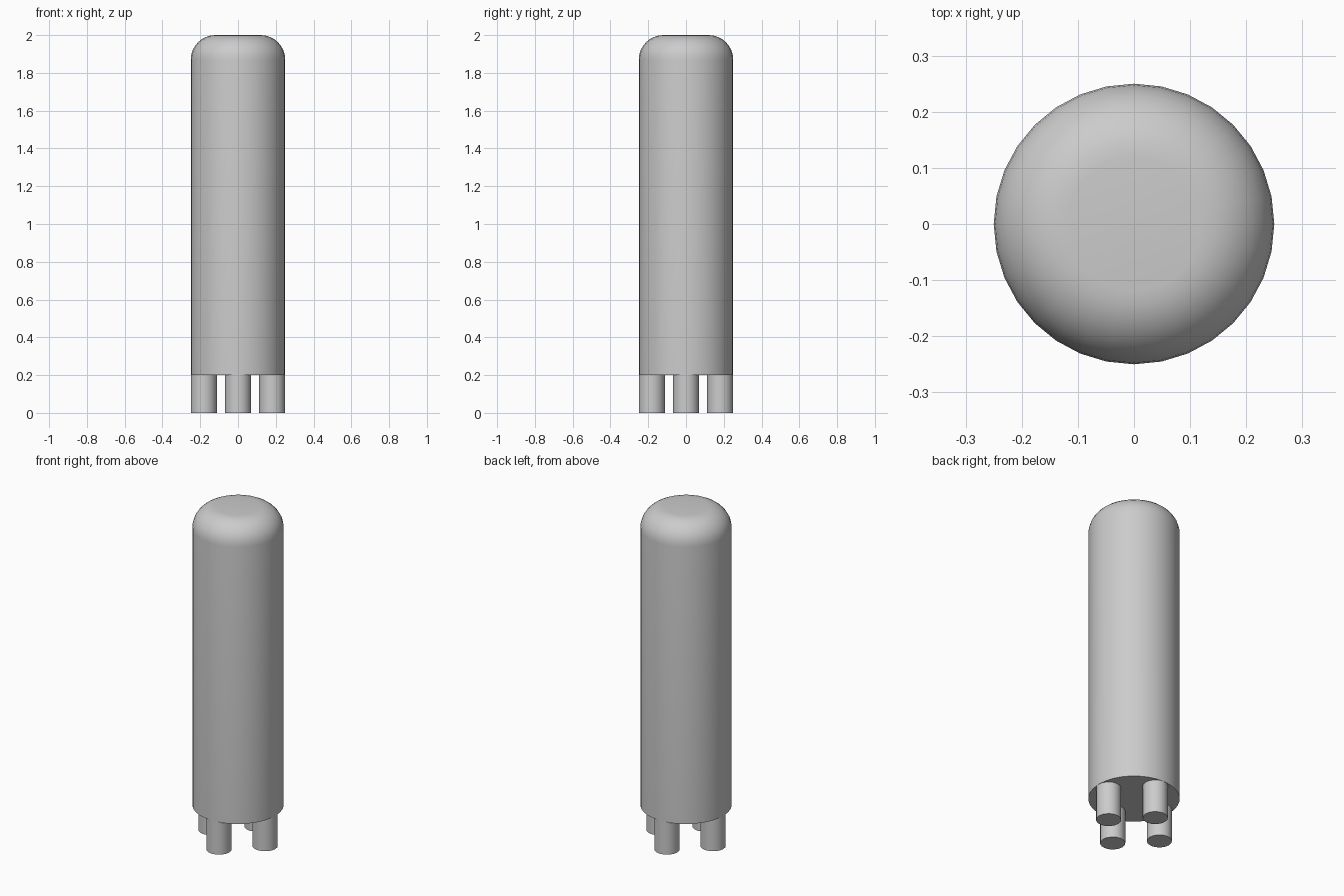
import bpy
import math

cube = bpy.data.objects.get("Cube")
if cube:
    bpy.data.objects.remove(cube, do_unlink=True)

grey = bpy.data.materials.new("light grey")
grey.use_nodes = True
colour = (0.6, 0.6, 0.6, 1)
grey.diffuse_color = colour
grey.node_tree.nodes["Principled BSDF"].inputs["Base Color"].default_value = colour


def cylinder(name, radius, bottom, top, sides, x=0, y=0):
    bpy.ops.mesh.primitive_cylinder_add(
        vertices=sides, radius=radius, depth=top - bottom,
        location=(x, y, (top + bottom) / 2))
    obj = bpy.context.object
    obj.name = name
    obj.data.materials.append(grey)
    return obj


def smooth(obj):
    bpy.ops.object.select_all(action="DESELECT")
    obj.select_set(True)
    bpy.context.view_layer.objects.active = obj
    bpy.ops.object.shade_smooth_by_angle(angle=math.radians(35))


# Tall round body with a rounded top rim
body = cylinder("body", 0.25, 0.2, 2.0, 32)
weights = body.data.attributes.new("bevel_weight_edge", "FLOAT", "EDGE")
for edge in body.data.edges:
    if all(body.data.vertices[v].co.z > 0 for v in edge.vertices):
        weights.data[edge.index].value = 1
bevel = body.modifiers.new("rounded_rim", "BEVEL")
bevel.limit_method = "WEIGHT"
bevel.width = 0.13
bevel.segments = 8
bpy.ops.object.modifier_apply(modifier=bevel.name)
smooth(body)

# Four short legs, one on each side
for side, x, y in (("front", 0, -1), ("back", 0, 1), ("left", 1, 0), ("right", -1, 0)):
    smooth(cylinder(side + "_leg", 0.069, 0, 0.2, 16, x * 0.181, y * 0.181))
